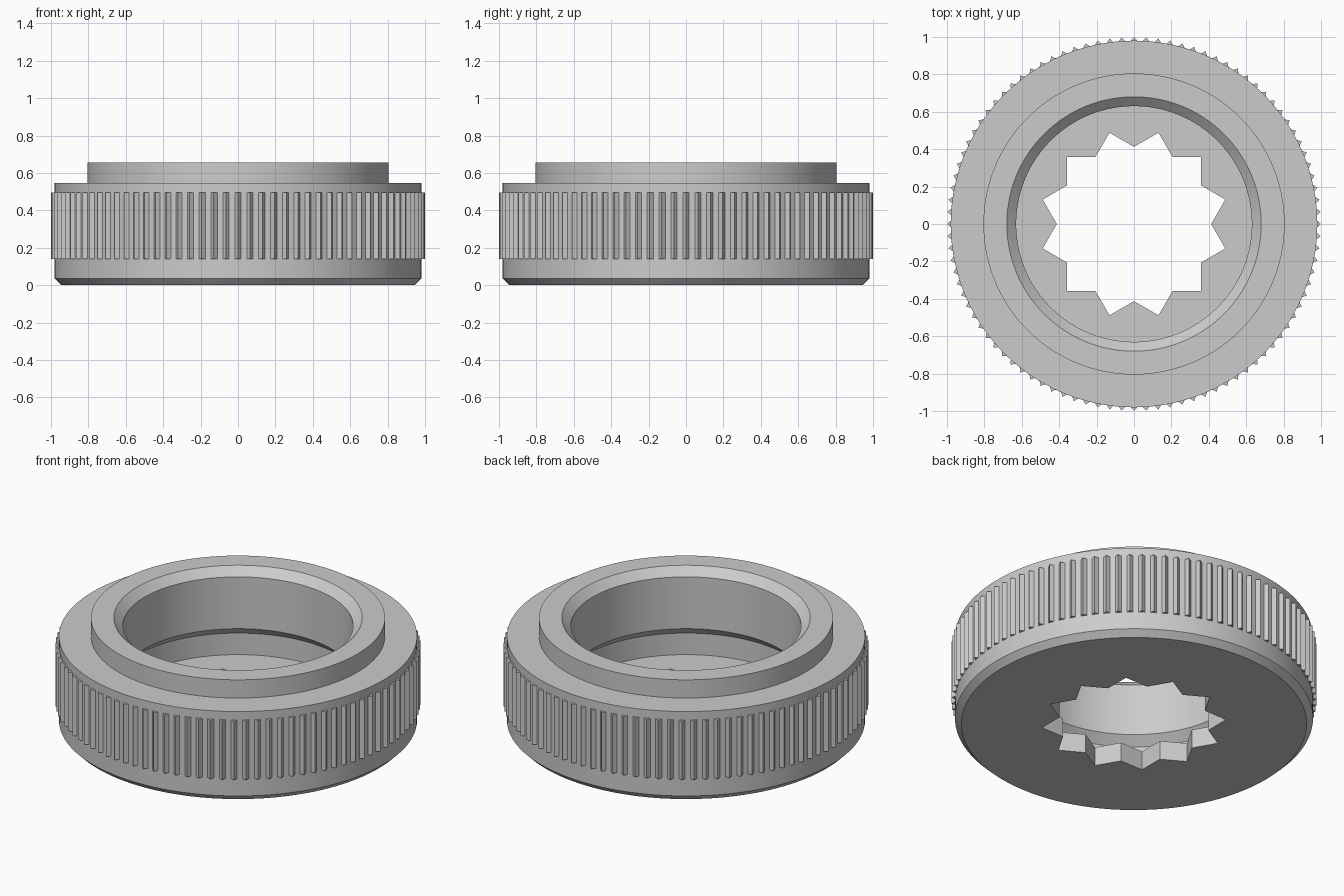
import bpy, bmesh
from math import sin, cos, tau

if "Cube" in bpy.data.objects:
    bpy.data.objects.remove(bpy.data.objects["Cube"])

N = 192          # segments around the ring
STAR = 24        # corners of the twelve-point socket
TEETH = 96       # knurl ridges


def polar(bm, r, a, z):
    return bm.verts.new((r * cos(a), r * sin(a), z))


def circle(bm, r, z, n=N):
    return [polar(bm, r, tau * i / n, z) for i in range(n)]


def star(bm, z):
    return [polar(bm, 0.505 if k % 2 else 0.413, tau * k / STAR, z) for k in range(STAR)]


def skin(bm, a, b):
    n = len(a)
    for i in range(n):
        j = (i + 1) % n
        bm.faces.new((a[i], a[j], b[j], b[i]))


def plate(bm, inner, outer):
    # flat annulus between the star and a circle, one face per star edge
    step = N // STAR
    for k in range(STAR):
        arc = [outer[(k * step + s) % N] for s in range(step + 1)]
        bm.faces.new(arc + [inner[(k + 1) % STAR], inner[k]])


def finish(bm, name):
    bmesh.ops.recalc_face_normals(bm, faces=bm.faces)
    mesh = bpy.data.meshes.new(name)
    bm.to_mesh(mesh)
    bm.free()
    ob = bpy.data.objects.new(name, mesh)
    bpy.context.collection.objects.link(ob)
    return ob


# Ring body: turned profile from the underside, over the boss, down the undercut bore
profile = [(0.945, 0), (0.98, 0.035), (0.98, 0.545), (0.805, 0.545), (0.805, 0.655),
           (0.68, 0.655), (0.63, 0.608), (0.63, 0.295), (0.68, 0.245), (0.68, 0.115)]
bm = bmesh.new()
rings = [circle(bm, r, z) for r, z in profile]
for a, b in zip(rings, rings[1:]):
    skin(bm, a, b)

# Twelve-point socket through the floor
low, high = star(bm, 0), star(bm, 0.115)
skin(bm, low, high)
plate(bm, low, rings[0])
plate(bm, high, rings[-1])
body = finish(bm, "ring_body")
bpy.context.view_layer.objects.active = body
body.select_set(True)
bpy.ops.object.shade_smooth_by_angle(angle=0.4)

# Knurled grip: triangular ridges around the rim
bm = bmesh.new()
half = 0.021
for i in range(TEETH):
    a = tau * i / TEETH
    ends = [[polar(bm, r, a + d, z) for r, d in ((0.976, -half), (1.0, 0), (0.976, half))]
            for z in (0.14, 0.495)]
    skin(bm, ends[0], ends[1])
    for tri in ends:
        bm.faces.new(tri)
finish(bm, "knurled_grip")
